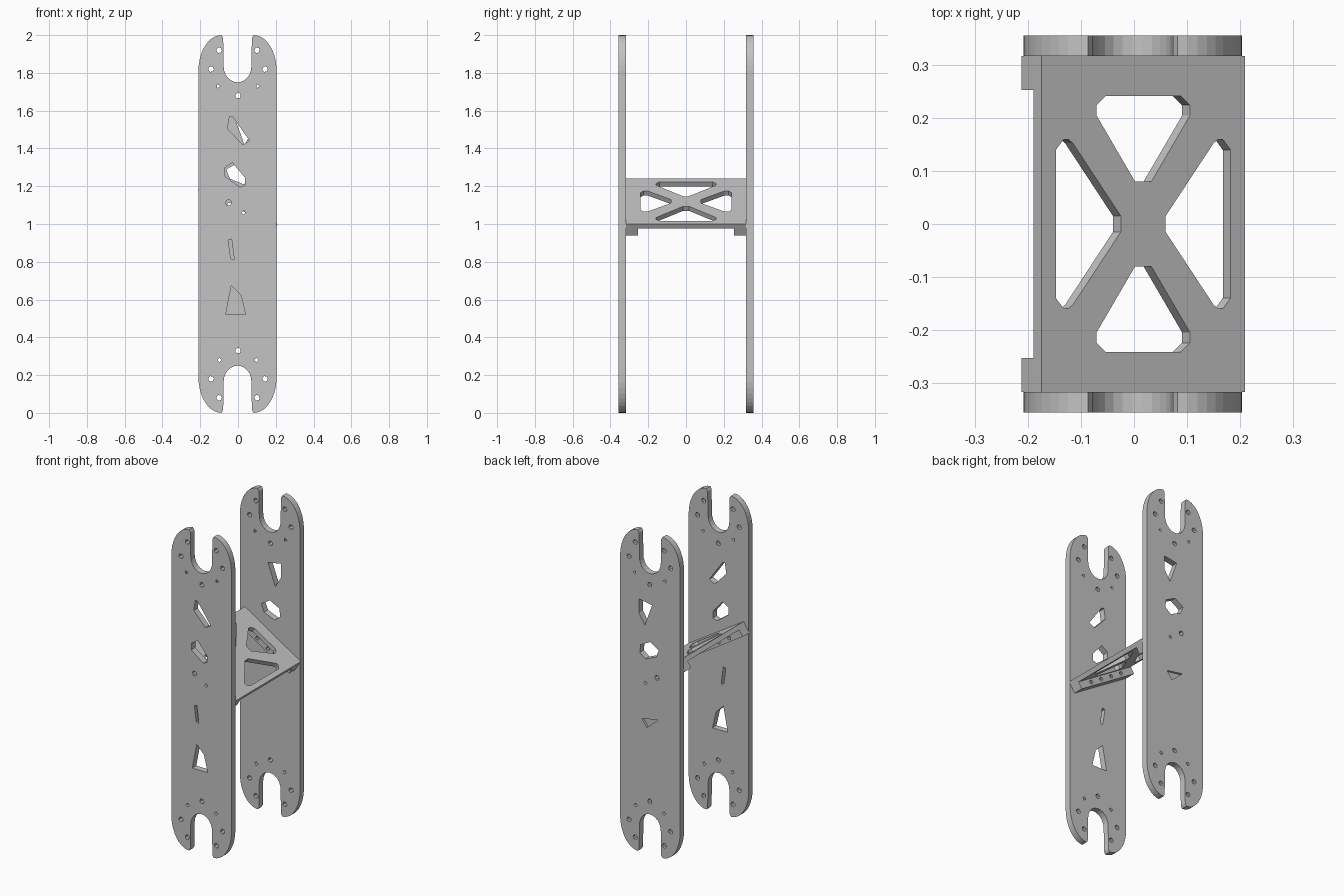
import bpy, bmesh
from math import sin, cos, pi, radians
from mathutils import Matrix, Vector

if "Cube" in bpy.data.objects:
    bpy.data.objects.remove(bpy.data.objects["Cube"], do_unlink=True)

grey = bpy.data.materials.new("plain grey")
grey.use_nodes = True
COLOUR = (0.55, 0.55, 0.55, 1)
grey.diffuse_color = COLOUR
grey.node_tree.nodes["Principled BSDF"].inputs["Base Color"].default_value = COLOUR


def frame(u, v, origin):
    """Matrix whose local x, y run along u, v."""
    u, v = Vector(u), Vector(v)
    m = Matrix((u, v, u.cross(v))).transposed().to_4x4()
    m.translation = origin
    return m


def cut_sheet(name, loops, thickness, matrix):
    """Flat sheet from an outline plus hole loops, centred on its own plane."""
    curve = bpy.data.curves.new(name, 'CURVE')
    curve.dimensions = '2D'
    curve.fill_mode = 'BOTH'
    curve.extrude = thickness / 2
    for loop in loops:
        spline = curve.splines.new('POLY')
        spline.points.add(len(loop) - 1)
        for point, (x, y) in zip(spline.points, loop):
            point.co = (x, y, 0, 1)
        spline.use_cyclic_u = True
    temp = bpy.data.objects.new(name + "_curve", curve)
    bpy.context.collection.objects.link(temp)
    bpy.context.view_layer.update()
    mesh = bpy.data.meshes.new_from_object(
        temp.evaluated_get(bpy.context.evaluated_depsgraph_get()))
    bpy.data.objects.remove(temp, do_unlink=True)
    bm = bmesh.new()
    bm.from_mesh(mesh)
    bmesh.ops.remove_doubles(bm, verts=bm.verts, dist=1e-5)
    bmesh.ops.recalc_face_normals(bm, faces=bm.faces)
    for face in bm.faces:
        face.smooth = False
        face.material_index = 0
    bm.transform(matrix)
    bm.to_mesh(mesh)
    bm.free()
    mesh.materials.clear()
    mesh.materials.append(grey)
    obj = bpy.data.objects.new(name, mesh)
    bpy.context.collection.objects.link(obj)
    return obj


def ring(x, y, r, sides=7):
    return [(x + r * cos(2 * pi * i / sides), y + r * sin(2 * pi * i / sides))
            for i in range(sides)]


def arc(cx, cy, rx, ry, start, end, steps):
    angles = [radians(start + (end - start) * i / steps) for i in range(steps + 1)]
    return [(cx + rx * cos(a), cy + ry * sin(a)) for a in angles]


# Side plate outline: rounded horns around a slot at each end
MID = -0.0025
horn = (arc(0.085, 0.81, 0.122, 0.19, 0, 90, 10) + [(0.076, 0.985)]
        + arc(0, 0.835, 0.0735, 0.085, 0, -90, 6))
top_end = horn + [(-x, z) for x, z in reversed(horn[:-1])]
outline = [(MID + x, 1 + z) for x, z in top_end]
outline += [(MID - x, 1 - z) for x, z in top_end]

# Screw holes shared by both plates
screws = [ring(0, z, 0.015) for z in (1.68, 0.33)]
for side in (-1, 1):
    for x, z in ((0.1, 0.92), (0.143, 0.82)):
        screws += [ring(side * x, 1 + z, 0.015), ring(side * x, 1 - z, 0.015)]
    screws += [ring(side * 0.105, 1.73, 0.012, 3), ring(side * 0.098, 0.28, 0.012, 4)]
screws += [ring(-0.05, 1.113, 0.016, 6), ring(0.03, 1.06, 0.011, 4)]

# Irregular windows of each plate
front_windows = [
    [(-0.045, 1.57), (-0.03, 1.57), (0.062, 1.44), (0.025, 1.42), (-0.055, 1.505)],
    [(-0.072, 1.295), (-0.03, 1.325), (0.037, 1.245), (0.037, 1.205),
     (0.01, 1.195), (-0.072, 1.255)],
    [(-0.052, 0.915), (-0.034, 0.92), (-0.02, 0.81), (-0.038, 0.815)],
    [(-0.035, 0.675), (0.015, 0.625), (0.04, 0.52), (-0.065, 0.52)],
]
back_windows = [
    [(0.074, 1.573), (-0.016, 1.557), (0.034, 1.42), (0.074, 1.486)],
    [(0.063, 1.29), (-0.003, 1.324), (-0.062, 1.288), (-0.043, 1.24),
     (0.03, 1.21), (0.068, 1.24)],
]
pocket = [(0.055, 0.833), (-0.055, 0.851), (0.02, 0.784)]

PLATE_T, PLATE_Y = 0.039, 0.3375


def upright(y):
    return frame((1, 0, 0), (0, 0, 1), (0, y, 0))


cut_sheet("front_plate", [outline] + screws + front_windows, PLATE_T, upright(-PLATE_Y))
cut_sheet("back_plate", [outline] + screws + back_windows + [pocket], PLATE_T, upright(PLATE_Y))
cut_sheet("pocket_floor", [pocket], 0.025, upright(PLATE_Y - 0.007))

# Sloping cross panel with an X of struts left between four windows
HALF_L, HALF_W, THICK = 0.227, 0.318, 0.028
slope = radians(32)
along = Vector((cos(slope), 0, -sin(slope)))
across = Vector((0, 1, 0))
normal = along.cross(across)
centre = Vector((0.0175, 0, 1.12))

half_end = [(0.018, 0.08), (0.104, 0.205), (0.104, 0.225), (0.084, 0.242)]
end_window = half_end + [(-u, v) for u, v in reversed(half_end)]
half_side = [(0.05, 0.015), (0.157, 0.153), (0.167, 0.16), (0.178, 0.16), (0.195, 0.14)]
side_window = half_side + [(u, -v) for u, v in reversed(half_side)]
border = [(HALF_L, HALF_W), (-HALF_L, HALF_W), (-HALF_L, -HALF_W), (HALF_L, -HALF_W)]
windows = [[(s * u, s * v) for u, v in loop]
           for loop in (end_window, side_window) for s in (1, -1)]
cut_sheet("cross_panel", [border] + windows, THICK,
          frame(along, across, centre - normal * THICK / 2))

# Drilled mounting ribs under the panel, one against each plate
RIB_H, RIB_W = 0.046, 0.064
rib = [(HALF_L, 0), (-HALF_L, 0), (-HALF_L, RIB_H), (HALF_L, RIB_H)]
drill = [ring(u, RIB_H / 2, 0.012, 8) for u in (-0.13, -0.043, 0.043, 0.13)]
for name, side in (("front_rib", -1), ("back_rib", 1)):
    cut_sheet(name, [rib] + drill, RIB_W,
              frame(along, normal, centre - normal * 0.072
                    + across * side * (HALF_W - RIB_W / 2)))
